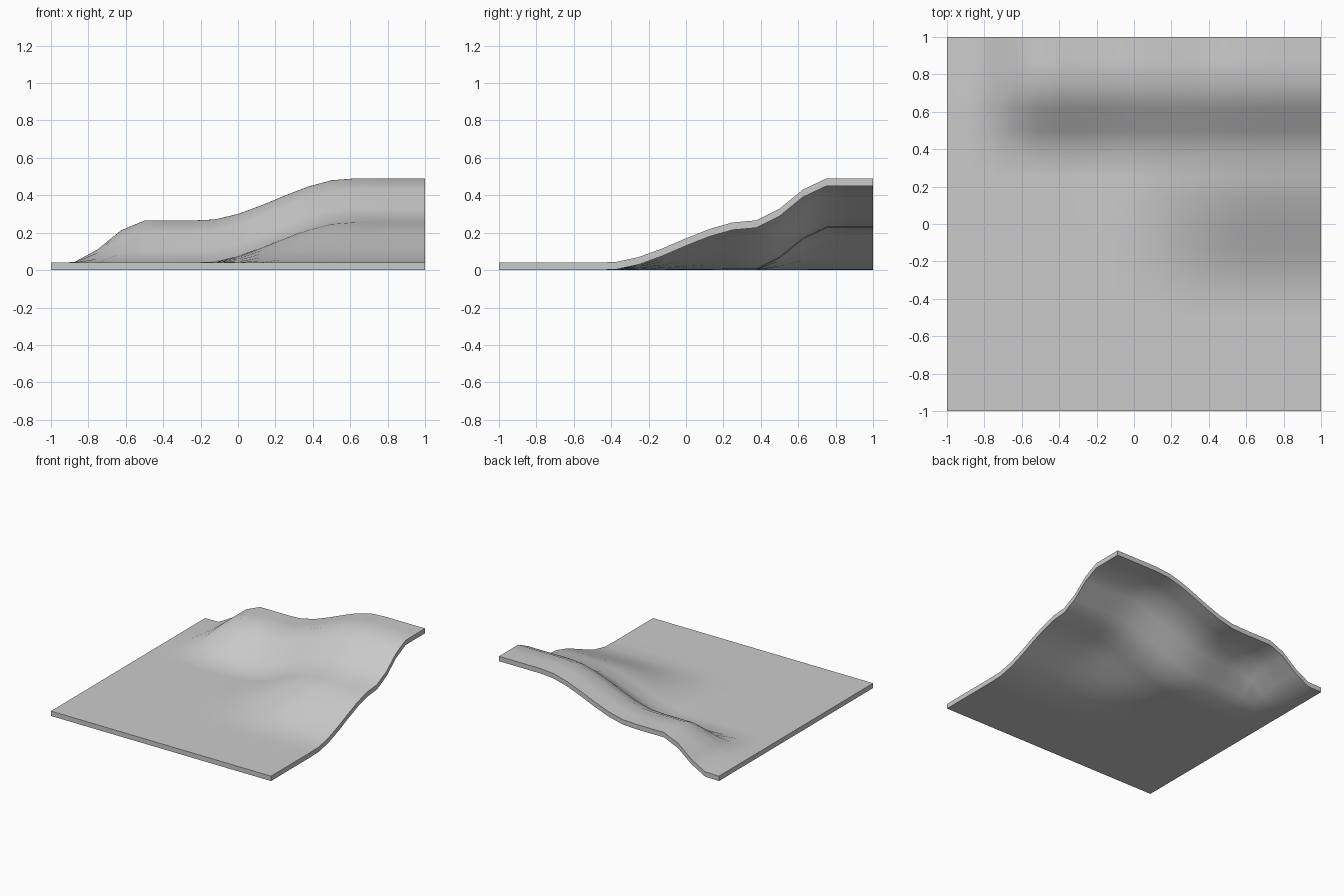
import bpy, bmesh, math

if "Cube" in bpy.data.objects:
    bpy.data.objects.remove(bpy.data.objects["Cube"])

CELLS = 16        # grid cells per side
THICK = 0.04      # slab thickness
STEP = 0.225      # rise of each terrace


def ease(v, start, end):
    t = min(1.0, max(0.0, (v - start) / (end - start)))
    return t * t * (3 - 2 * t)


def height(x, y):
    # broad ramp on the right plus a steeper terrace along the back
    ramp = ease(x, -0.2, 0.6) * ease(y, -0.43, 0.35)
    terrace = ease(x, -0.9, -0.5) * ease(y, 0.36, 0.76)
    return STEP * (ramp + terrace)


# underside sheet, shaped by the height function
bm = bmesh.new()
bmesh.ops.create_grid(bm, x_segments=CELLS, y_segments=CELLS, size=1.0)
for v in bm.verts:
    v.co.z = height(v.co.x, v.co.y)

# extrude straight up into a slab of even thickness
res = bmesh.ops.extrude_face_region(bm, geom=bm.faces[:], use_keep_orig=True)
for g in res["geom"]:
    if isinstance(g, bmesh.types.BMVert):
        g.co.z += THICK
bmesh.ops.recalc_face_normals(bm, faces=bm.faces[:])

mesh = bpy.data.meshes.new("terrain_slab")
bm.to_mesh(mesh)
bm.free()
slab = bpy.data.objects.new("terrain_slab", mesh)
bpy.context.collection.objects.link(slab)

# smooth hills, sharp rim
bpy.context.view_layer.objects.active = slab
slab.select_set(True)
bpy.ops.object.shade_smooth_by_angle(angle=math.radians(35))
